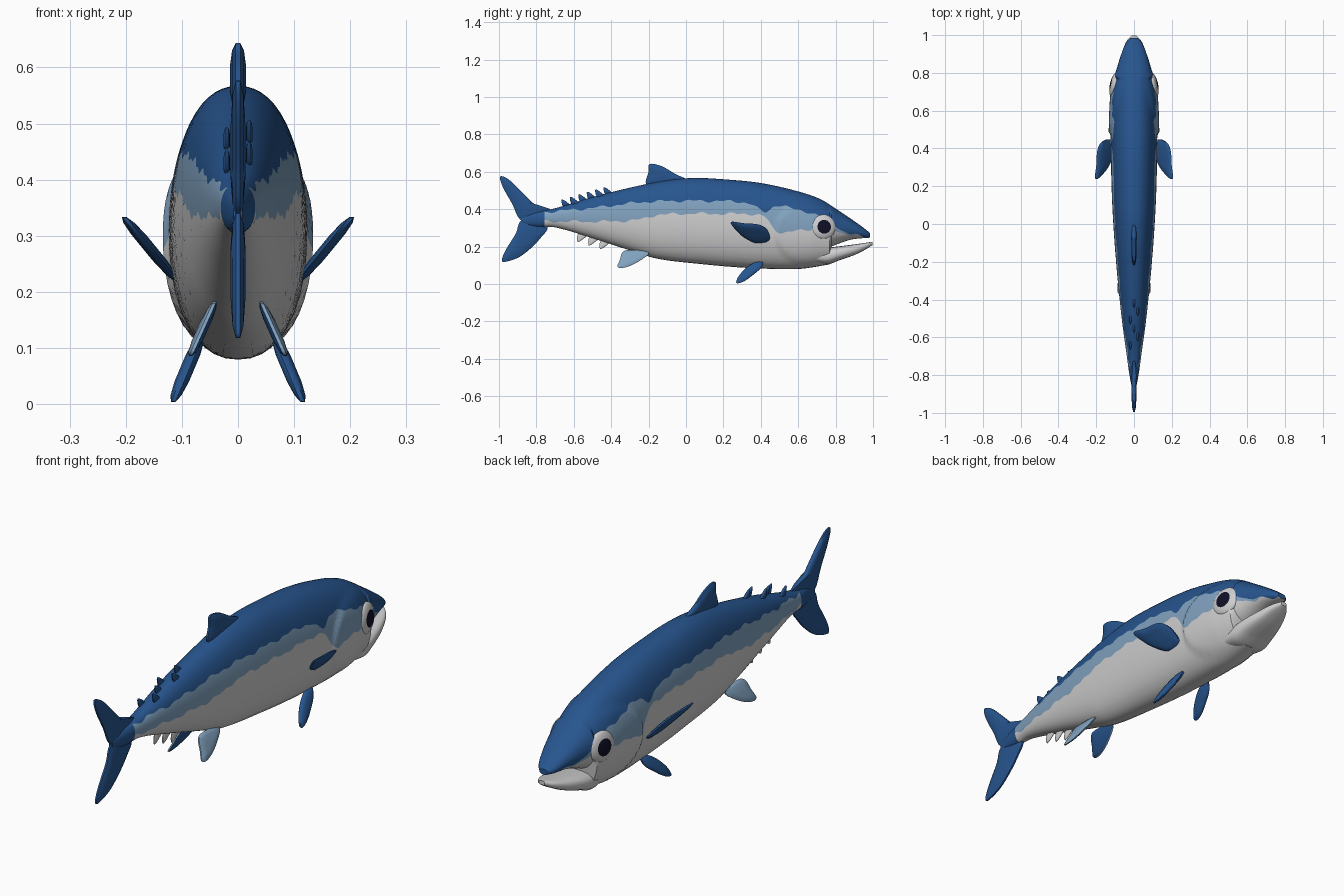
import bpy
import bmesh
import math
from mathutils import Vector

if "Cube" in bpy.data.objects:
    bpy.data.objects.remove(bpy.data.objects["Cube"])

BLUE, PALE, WHITE, PUPIL = range(4)


def make_material(name, colour):
    mat = bpy.data.materials.new(name)
    mat.use_nodes = True
    mat.diffuse_color = (*colour, 1)
    mat.node_tree.nodes["Principled BSDF"].inputs["Base Color"].default_value = (*colour, 1)
    return mat


materials = [
    make_material("back blue", (.02, .09, .27)),
    make_material("flank pale blue", (.22, .36, .52)),
    make_material("belly white", (.62, .62, .63)),
    make_material("pupil navy", (.005, .005, .02)),
]


def clamp(v, low=0.0, high=1.0):
    return max(low, min(high, v))


def curve(knots):
    """Smooth function through (position, value) knots."""
    def slope(i):
        a, b = knots[max(i - 1, 0)], knots[min(i + 1, len(knots) - 1)]
        return (b[1] - a[1]) / (b[0] - a[0])

    def evaluate(y):
        i = 0
        while i < len(knots) - 2 and y > knots[i + 1][0]:
            i += 1
        (y0, v0), (y1, v1) = knots[i], knots[i + 1]
        d = y1 - y0
        t = clamp((y - y0) / d)
        s = 1 - t
        return (v0 * (1 + 2 * t) * s * s + v1 * (3 - 2 * t) * t * t
                + d * t * s * (slope(i) * s - slope(i + 1) * t))
    return evaluate


def finish(name, bm, angle=40):
    bmesh.ops.recalc_face_normals(bm, faces=bm.faces)
    mesh = bpy.data.meshes.new(name)
    bm.to_mesh(mesh)
    bm.free()
    for mat in materials:
        mesh.materials.append(mat)
    obj = bpy.data.objects.new(name, mesh)
    bpy.context.collection.objects.link(obj)
    bpy.ops.object.select_all(action="DESELECT")
    bpy.context.view_layer.objects.active = obj
    obj.select_set(True)
    bpy.ops.object.shade_smooth_by_angle(angle=math.radians(angle))
    return obj


def loft(name, stations, top, bottom, width, power, limits, colours, bulge=lambda y, z: 0):
    """Rounded rings along y, with an edge loop on each colour limit."""
    bm = bmesh.new()
    rings = []
    steps = 10
    bands = [c for c in colours for _ in range(steps)]
    n = len(bands)
    for y in stations:
        mid, half = (top(y) + bottom(y)) / 2, (top(y) - bottom(y)) / 2
        angles = [0]
        for limit in limits:
            a = math.acos(clamp((limit(y) - mid) / half, -.98, .98))
            angles.append(max(a, angles[-1] + .02))
        angles.append(math.pi)
        points = []
        for a, b in zip(angles, angles[1:]):
            for k in range(steps):
                points.append(a + (b - a) * k / steps)
        points.append(math.pi)
        side = []
        for a in points:
            u = math.cos(a)
            z = mid + half * u
            x = width(y) * max(0, 1 - abs(u) ** power) ** (1 / power)
            side.append((x + bulge(y, z) * math.sin(a), z))
        loop = side + [(-x, z) for x, z in side[-2:0:-1]]
        rings.append([bm.verts.new((x, y, z)) for x, z in loop])
    for r, s in zip(rings, rings[1:]):
        for j in range(2 * n):
            k = (j + 1) % (2 * n)
            face = bm.faces.new((r[j], r[k], s[k], s[j]))
            behind = r[j].co.y < -.765
            face.material_index = BLUE if behind else bands[j if j < n else 2 * n - 1 - j]
    for ring in (rings[0], rings[-1]):
        bm.faces.new(ring).material_index = colours[0]
    return finish(name, bm)


# Body: back line, belly line, half width and the two colour limits
back = curve([(-.88, .36), (-.8, .385), (-.7, .405), (-.5, .465), (-.3, .515), (-.1, .555), (.05, .567),
              (.2, .56), (.4, .54), (.6, .495), (.72, .453), (.82, .39), (.93, .315), (.985, .272)])
belly = curve([(-.88, .32), (-.8, .305), (-.7, .303), (-.5, .245), (-.3, .18), (-.15, .135), (.1, .105),
               (.3, .088), (.5, .08), (.62, .082), (.78, .107)])
lip = curve([(.77, .198), (.88, .237), (.985, .248)])
girth = curve([(-.88, .008), (-.8, .024), (-.7, .038), (-.5, .065), (-.2, .095), (.1, .115), (.4, .123),
               (.6, .12), (.75, .108), (.82, .092), (.9, .067), (.96, .042), (.985, .02)])
blue_line = curve([(-.75, .385), (-.5, .407), (-.2, .44), (.2, .443), (.34, .43), (.42, .385), (.48, .42),
                   (.56, .405), (.65, .385), (.78, .33), (.85, .275), (.97, .255)])
pale_line = curve([(-.75, .335), (-.4, .335), (-.25, .345), (-.15, .37), (.2, .375), (.42, .36),
                   (.48, .285), (.6, .285), (.75, .3), (.85, .27), (.97, .25)])


def ripple(y):
    return .005 * math.sin(37 * y) + .004 * math.sin(83 * y + 1)


def gill_bulge(y, z):
    e = ((y - .66) / .19) ** 2 + ((z - .27) / .17) ** 2
    return .011 * clamp((1 - e) * 7) * clamp((.82 - y) / .15)


count = 180
loft("body", [-.88 + 1.865 * i / count for i in range(count + 1)], back,
     lambda y: lip(y) if y > .775 else belly(y), girth, 2.2,
     [lambda y: blue_line(y) + ripple(y), lambda y: pale_line(y) + ripple(y + .3)],
     [BLUE, PALE, WHITE], gill_bulge)

# Lower jaw
jaw_top = curve([(.7, .19), (.77, .196), (.9, .212), (.997, .226)])
jaw_bottom = curve([(.7, .112), (.76, .106), (.82, .127), (.9, .155), (.957, .183), (.997, .208)])
jaw_width = curve([(.7, .085), (.78, .09), (.85, .08), (.92, .06), (.97, .038), (.997, .014)])
loft("lower_jaw", [.7 + .297 * i / 30 for i in range(31)], jaw_top, jaw_bottom, jaw_width, 2.8,
     [], [WHITE])


def fin(name, outline, thick, colours=(BLUE, BLUE), side=1, lean=lambda z: 0):
    """Lens-shaped fin from a (y, z) outline; lean gives x from height."""
    pts = [Vector(p) for p in outline]
    n = len(pts)
    rim = []
    for i in range(n):
        a, b, c, d = (pts[(i + k) % n] for k in (-1, 0, 1, 2))
        for t in (0, .25, .5, .75):
            rim.append(b + .5 * t * ((c - a) + t * ((2 * a - 5 * b + 4 * c - d)
                                                    + t * (3 * b - a - 3 * c + d))))
    centre = sum(rim, Vector((0, 0))) / len(rim)
    bm = bmesh.new()
    edges = []
    for face_side, colour in zip((1, -1), colours):
        rows = []
        for scale, depth in ((1, .3), (.8, .75), (.4, 1)):
            row = []
            for p in rim:
                q = centre + (p - centre) * scale
                row.append(bm.verts.new((side * (lean(q.y) + face_side * thick * depth), q.x, q.y)))
            rows.append(row)
        faces = [bm.faces.new(rows[-1])]
        for r, s in zip(rows, rows[1:]):
            for j in range(len(r)):
                faces.append(bm.faces.new((r[j - 1], r[j], s[j], s[j - 1])))
        for f in faces:
            f.material_index = colour
        edges.append(rows[0])
    a, b = edges
    for j in range(len(a)):
        bm.faces.new((a[j - 1], a[j], b[j], b[j - 1])).material_index = colours[0]
    return finish(name, bm, 50)


# Fins on the centre line
fin("tail_fin_upper", [(-.72, .395), (-.8, .42), (-.87, .485), (-.945, .557), (-.993, .575), (-.98, .52),
                       (-.93, .43), (-.88, .34), (-.77, .33)], .013)
fin("tail_fin_lower", [(-.74, .3), (-.77, .255), (-.82, .2), (-.89, .145), (-.96, .12), (-.985, .125),
                       (-.965, .18), (-.91, .27), (-.88, .34), (-.77, .36)], .013)
fin("dorsal_fin", [(.01, .55), (-.06, .59), (-.13, .63), (-.195, .642), (-.2, .6), (-.21, .53),
                   (-.1, .52)], .014)

# Small finlets along the tail stem
for i in range(6):
    y = -.41 - .045 * i
    x = (0, .02, -.02)[i % 3]
    z = back(y) - .012
    fin(f"upper_finlet_{i}", [(y + .02, z), (y, z + .025), (y - .03, z + .04), (y - .02, z)], .006,
        lean=lambda h, x=x: x)
for i in range(3):
    y = -.43 - .06 * i
    z = belly(y) + .01
    fin(f"lower_finlet_{i}", [(y + .03, z), (y, z - .03), (y - .03, z - .045), (y - .025, z)], .006,
        (WHITE, WHITE))

# Paired fins and eyes
for label, side in (("left", 1), ("right", -1)):
    fin(label + "_pectoral_fin", [(.445, .235), (.435, .29), (.39, .318), (.31, .325), (.24, .332),
                                  (.265, .29), (.31, .25), (.38, .217)], .013, side=side,
        lean=lambda z: .118 + (z - .23) * .82)
    fin(label + "_pelvic_fin", [(.41, .12), (.4, .085), (.36, .05), (.31, .014), (.27, .005), (.28, .04),
                                (.32, .085), (.365, .115)], .013, side=side,
        lean=lambda z: .115 - (z - .005) * .42)
    fin(label + "_anal_fin", [(-.2, .17), (-.25, .122), (-.32, .09), (-.365, .09), (-.355, .125),
                              (-.325, .18)], .01, (PALE, BLUE), side, lambda z: .085 - (z - .085) * .45)

    bm = bmesh.new()
    bmesh.ops.create_uvsphere(bm, u_segments=32, v_segments=32, radius=.066)
    for f in bm.faces:
        c = f.calc_center_median()
        f.material_index = PUPIL if c.z > 0 and c.xy.length < .039 else WHITE
    eye = finish(label + "_eye", bm)
    eye.scale = (1, 1, .36)
    eye.location = (side * .104, .735, .305)
    eye.rotation_euler = Vector((side, .2, .06)).to_track_quat("Z", "Y").to_euler()
